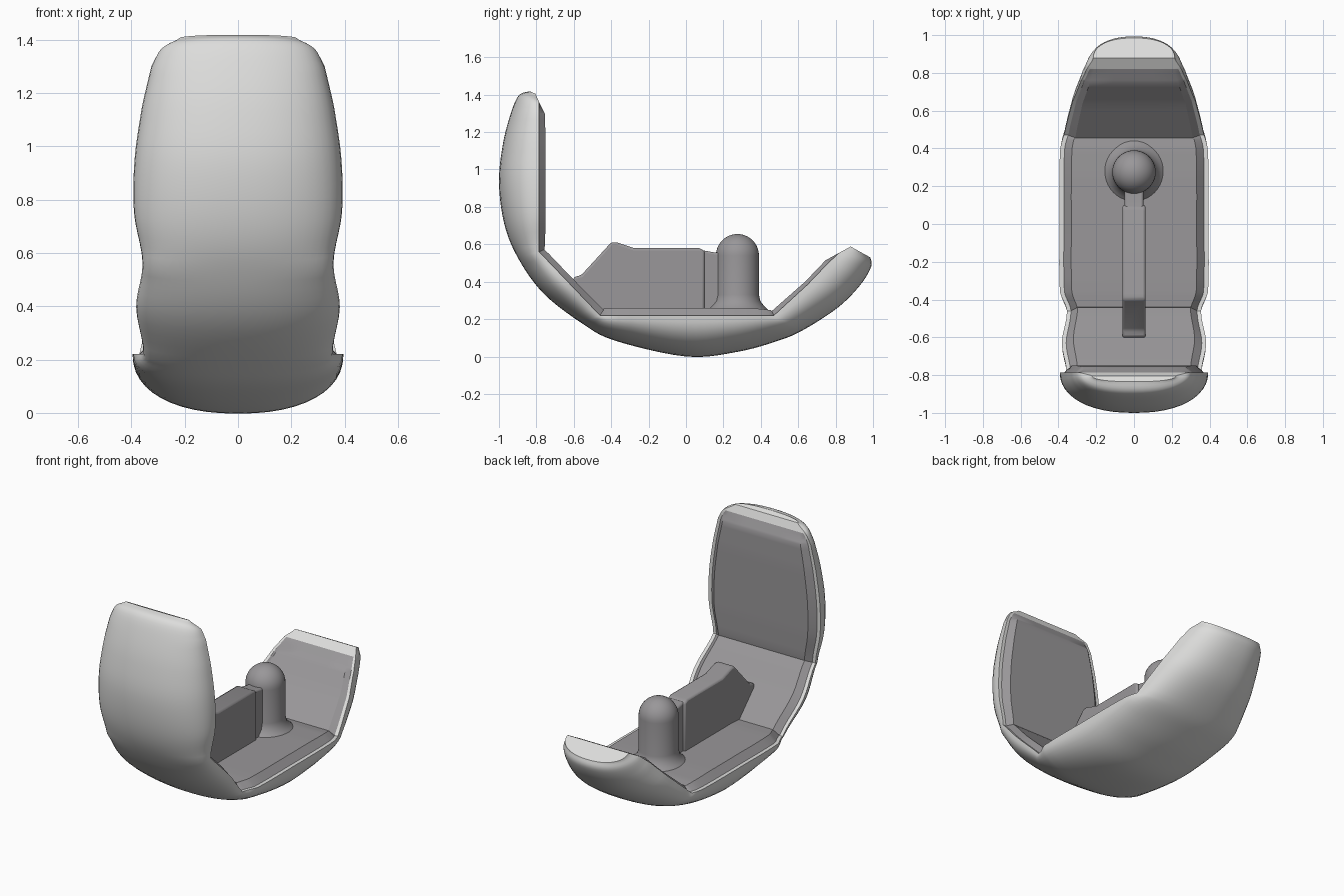
import bpy, bmesh, math
from mathutils import Vector

if "Cube" in bpy.data.objects:
    bpy.data.objects.remove(bpy.data.objects["Cube"])


def material(name, c):
    m = bpy.data.materials.new(name)
    m.diffuse_color = (*c, 1)
    m.use_nodes = True
    m.node_tree.nodes["Principled BSDF"].inputs["Base Color"].default_value = m.diffuse_color
    return m


LIGHT = material("light grey", (0.72, 0.72, 0.71))
DARK = material("dark grey", (0.32, 0.31, 0.32))


def finish(name, bm, mats, angle=35):
    bmesh.ops.recalc_face_normals(bm, faces=bm.faces[:])
    me = bpy.data.meshes.new(name)
    bm.to_mesh(me)
    bm.free()
    ob = bpy.data.objects.new(name, me)
    bpy.context.collection.objects.link(ob)
    for m in mats:
        me.materials.append(m)
    bpy.ops.object.select_all(action='DESELECT')
    ob.select_set(True)
    bpy.context.view_layer.objects.active = ob
    bpy.ops.object.shade_smooth_by_angle(angle=math.radians(angle))
    return ob


# Curved shell stations: inner y, inner z, outer y, outer z, half width, panel height
S = [
    (-.805, 1.405, -.835, 1.418, .22, 0),
    (-.785, 1.36, -.895, 1.395, .29, 0),
    (-.785, 1.30, -.94, 1.29, .325, .03),
    (-.785, 1.15, -.98, 1.13, .36, .035),
    (-.785, .95, -1.0, .93, .388, .035),
    (-.785, .75, -.972, .71, .39, .035),
    (-.785, .56, -.90, .53, .358, .03),
    (-.63, .398, -.765, .34, .382, .03),
    (-.46, .22, -.56, .18, .355, .035),
    (-.36, .22, -.38, .085, .392, .04),
    (0, .22, 0, 0, .395, .04),
    (.25, .22, .27, .024, .395, .04),
    (.40, .22, .48, .08, .39, .035),
    (.47, .22, .62, .138, .37, .025),
    (.65, .385, .81, .26, .325, .02),
    (.76, .50, .93, .38, .28, .02),
    (.82, .555, .99, .48, .25, 0),
    (.88, .588, .985, .53, .215, 0),
]
STEPS = 5


def spline(a, b, c, d, t):
    return 0.5 * (2*b + (c - a)*t + (2*a - 5*b + 4*c - d)*t*t + (3*b - a - 3*c + d)*t**3)


# Resample: inner path stays straight with crisp bends, outer path is smooth
samples = []
last = len(S) - 1
for i in range(last):
    p = [S[max(0, min(last, i + k))] for k in (-1, 0, 1, 2)]
    for s in range(STEPS):
        t = s / STEPS
        lin = [p[1][k] + (p[2][k] - p[1][k]) * t for k in range(6)]
        smo = [spline(p[0][k], p[1][k], p[2][k], p[3][k], t) for k in range(6)]
        samples.append((i + t, Vector((lin[0], lin[1])), Vector((smo[2], smo[3])), smo[4], lin[5]))
samples.append((last, Vector(S[-1][:2]), Vector(S[-1][2:4]), S[-1][4], 0))

# Shell body: rounded outside, raised flat panel inside
bm = bmesh.new()
ARC = 24
rings = []
for j, (t, inn, out, w, h) in enumerate(samples):
    a = samples[max(0, j - 1)][1]
    b = samples[min(len(samples) - 1, j + 1)][1]
    tan = (b - a).normalized()
    nrm = Vector((-tan.y, tan.x))
    ring = []
    for k in range(ARC + 1):
        ang = math.pi * k / ARC
        c, s = math.cos(ang), math.sin(ang)
        x = w * math.copysign(abs(c) ** (2 / 2.25), c)
        q = inn + (out - inn) * (abs(s) ** (2 / 2.25))
        ring.append(bm.verts.new((x, q.x, q.y)))
    for f, lift in ((-.94, 0), (-.84, 1), (-.4, 1), (0, 1), (.4, 1), (.84, 1), (.94, 0)):
        q = inn + nrm * h * lift
        ring.append(bm.verts.new((w * f, q.x, q.y)))
    rings.append(ring)
n = len(rings[0])
for j in range(len(rings) - 1):
    t = samples[j][0]
    for k in range(n):
        m = (k + 1) % n
        f = bm.faces.new((rings[j][k], rings[j][m], rings[j + 1][m], rings[j + 1][k]))
        if ARC + 1 <= k < n - 1 and 1.0 <= t < 15.9:
            f.material_index = 1
for ring in (rings[0], rings[-1]):
    bm.faces.new(ring)
finish("curved_shell", bm, [LIGHT, DARK], 32)


# Extruded side profile with softened edges
def slab(name, profile, half, bevel):
    bm = bmesh.new()
    face = bm.faces.new([bm.verts.new((-half, y, z)) for y, z in profile])
    ext = bmesh.ops.extrude_face_region(bm, geom=[face])
    vs = [v for v in ext["geom"] if isinstance(v, bmesh.types.BMVert)]
    bmesh.ops.translate(bm, verts=vs, vec=(2 * half, 0, 0))
    ob = finish(name, bm, [DARK])
    mod = ob.modifiers.new("soft_edges", 'BEVEL')
    mod.width, mod.segments = bevel, 2
    return ob


# Central seat ridge and the narrower web joining it to the post
slab("seat_ridge", [(-.61, .36), (-.60, .425), (-.56, .435), (-.40, .61), (-.37, .61),
                    (-.28, .58), (.07, .58), (.10, .565), (.10, .2), (-.45, .2)], .062, .012)
slab("post_web", [(.05, .2), (.05, .575), (.16, .555), (.24, .555), (.24, .2)], .05, .01)

# Round-topped post, with a small flare at the foot
R, CY = .115, .275
prof = [(R + .055, .245), (R + .03, .268), (R + .008, .295), (R, .33), (R, .54)]
prof += [(R * math.cos(a), .54 + R * math.sin(a)) for a in
         [math.pi / 2 * i / 10 for i in range(1, 10)]]
bm = bmesh.new()
SEG = 40
rows = [[bm.verts.new((r * math.cos(2 * math.pi * i / SEG),
                       CY + r * math.sin(2 * math.pi * i / SEG), z)) for i in range(SEG)]
        for r, z in prof]
for a, b in zip(rows, rows[1:]):
    for i in range(SEG):
        k = (i + 1) % SEG
        bm.faces.new((a[i], a[k], b[k], b[i]))
tip = bm.verts.new((0, CY, .54 + R))
for i in range(SEG):
    bm.faces.new((rows[-1][i], rows[-1][(i + 1) % SEG], tip))
bm.faces.new(rows[0])
finish("round_post", bm, [DARK], 50)
